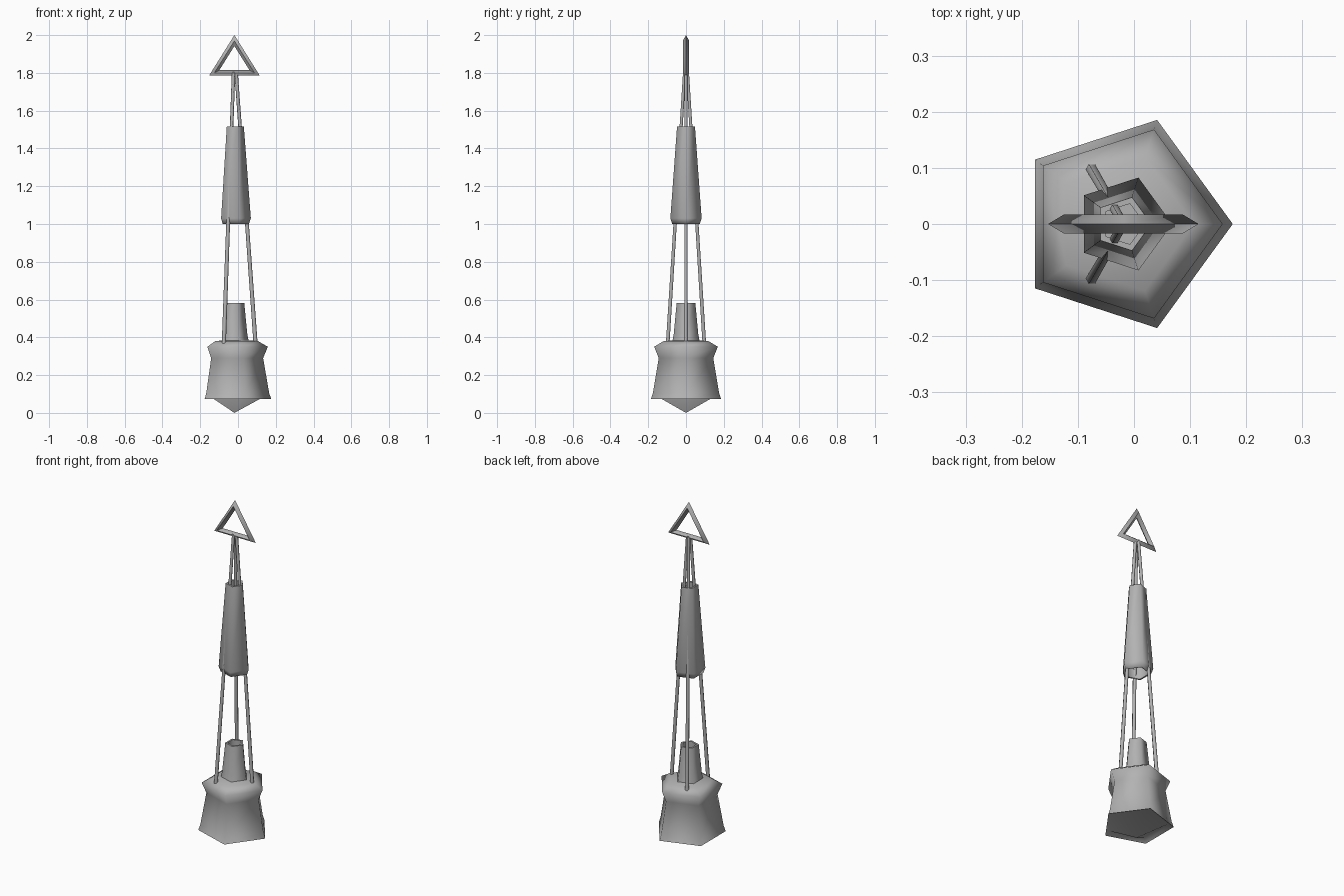
import bpy, bmesh, math
from mathutils import Vector

cube = bpy.data.objects.get("Cube")
if cube:
    bpy.data.objects.remove(cube)

AXIS_X = -0.019

metal = bpy.data.materials.new("grey metal")
metal.use_nodes = True
grey = (0.45, 0.45, 0.45, 1)
metal.diffuse_color = grey
metal.node_tree.nodes["Principled BSDF"].inputs["Base Color"].default_value = grey


def finish(name, bm, angle):
    bmesh.ops.recalc_face_normals(bm, faces=bm.faces)
    mesh = bpy.data.meshes.new(name)
    bm.to_mesh(mesh)
    bm.free()
    obj = bpy.data.objects.new(name, mesh)
    obj.location.x = AXIS_X
    bpy.context.collection.objects.link(obj)
    mesh.materials.append(metal)
    bpy.ops.object.select_all(action="DESELECT")
    obj.select_set(True)
    bpy.context.view_layer.objects.active = obj
    bpy.ops.object.shade_smooth_by_angle(angle=math.radians(angle))
    return obj


def bridge(bm, a, b):
    """Join two vertex rings; a ring of one vertex is a tip."""
    n = max(len(a), len(b))
    for i in range(n):
        j = (i + 1) % n
        if len(a) == 1:
            bm.faces.new((a[0], b[j], b[i]))
        elif len(b) == 1:
            bm.faces.new((a[i], a[j], b[0]))
        else:
            bm.faces.new((a[i], a[j], b[j], b[i]))


def pentagon_lathe(name, profile, closed=False, angle=80):
    """Five-sided solid from (radius, height) pairs, one corner towards +x."""
    bm = bmesh.new()
    rings = []
    for r, z in profile:
        count = 5 if r > 0 else 1
        rings.append([bm.verts.new((r * math.cos(math.tau * k / 5),
                                    r * math.sin(math.tau * k / 5), z))
                      for k in range(count)])
    for a, b in zip(rings, rings[1:]):
        bridge(bm, a, b)
    if closed:
        bridge(bm, rings[-1], rings[0])
    return finish(name, bm, angle)


# Bell-shaped base with a flared rim, pointed underside and sloped shoulder
pentagon_lathe("base", [(0, 0), (0.165, 0.09), (0.195, 0.073), (0.184, 0.105),
                        (0.152, 0.29), (0.177, 0.35), (0.125, 0.38), (0, 0.39)])

# Chimney with a deep open top
pentagon_lathe("chimney", [(0.076, 0.375), (0.068, 0.42), (0.052, 0.582),
                           (0.04, 0.582), (0.045, 0.42), (0, 0.42)])

# Hollow tapering tower
pentagon_lathe("tower", [(0.077, 1.0), (0.087, 1.03), (0.05, 1.515),
                         (0.038, 1.515), (0.07, 1.03), (0.066, 1.0)], closed=True)

# Three straight rods running from the shoulder up through the tower
for k, name in enumerate(("left_rod", "back_right_rod", "front_right_rod")):
    a = math.tau * k / 3
    out = Vector((math.cos(a), math.sin(a), 0))
    low, high = out * 0.112 + Vector((0, 0, 0.365)), out * 0.009 + Vector((0, 0, 1.805))
    bm = bmesh.new()
    bmesh.ops.create_cone(bm, cap_ends=True, segments=6, radius1=0.011,
                          radius2=0.009, depth=(high - low).length)
    turn = (high - low).to_track_quat("Z", "Y").to_matrix()
    bmesh.ops.rotate(bm, verts=bm.verts, matrix=turn)
    bmesh.ops.translate(bm, verts=bm.verts, vec=(low + high) / 2)
    finish(name, bm, 65)

# Triangular ring at the top with a diamond cross-section
bm = bmesh.new()
loops = []
for r, y in ((0.155, 0), (0.122, 0.017), (0.092, 0), (0.122, -0.017)):
    loops.append([bm.verts.new((r * math.sin(math.tau * k / 3), y,
                                1.857 + 0.925 * r * math.cos(math.tau * k / 3)))
                  for k in range(3)])
for i in range(4):
    bridge(bm, loops[i], loops[(i + 1) % 4])
finish("top_triangle", bm, 80)
